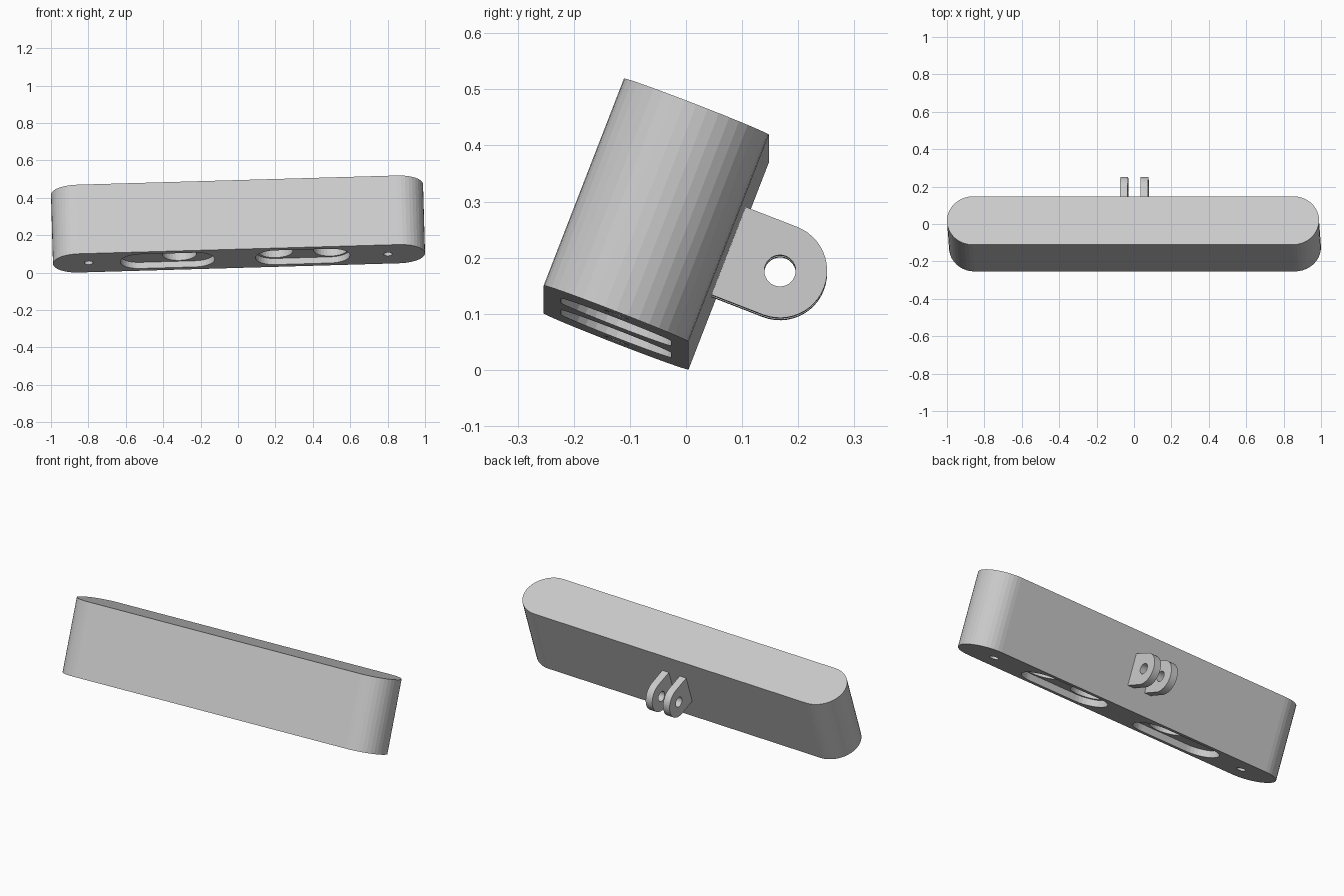
import bpy, bmesh
from math import sin, cos, pi, radians
from mathutils import Matrix, Vector

if "Cube" in bpy.data.objects:
    bpy.data.objects.remove(bpy.data.objects["Cube"])

L, T, H = 1.99, 0.277, 0.396          # housing length, thickness, height
TILT = (Matrix.Translation((0, -0.053, 0.26))
        @ Matrix.Rotation(radians(-1.65), 4, 'Y')
        @ Matrix.Rotation(radians(-21.2), 4, 'X'))


def prism(name, pts, depth):
    """Extrude a closed list of 3D points along the depth vector."""
    bm = bmesh.new()
    face = bm.faces.new([bm.verts.new(p) for p in pts])
    ext = bmesh.ops.extrude_face_region(bm, geom=[face], use_keep_orig=True)
    verts = [g for g in ext['geom'] if isinstance(g, bmesh.types.BMVert)]
    bmesh.ops.translate(bm, verts=verts, vec=Vector(depth))
    bmesh.ops.recalc_face_normals(bm, faces=bm.faces)
    mesh = bpy.data.meshes.new(name)
    bm.to_mesh(mesh)
    bm.free()
    ob = bpy.data.objects.new(name, mesh)
    bpy.context.collection.objects.link(ob)
    return ob


def arc(cx, cy, r, a0, a1, n):
    return [(cx + r * cos(a0 + (a1 - a0) * i / n),
             cy + r * sin(a0 + (a1 - a0) * i / n)) for i in range(n + 1)]


def stadium(cx, length, width, n):
    r = width / 2
    d = length / 2 - r
    return (arc(cx + d, 0, r, -pi / 2, pi / 2, n)
            + arc(cx - d, 0, r, pi / 2, 3 * pi / 2, n))


def circle(cx, cy, r, n=32):
    return arc(cx, cy, r, 0, 2 * pi, n)[:-1]


def cut(target, cutter):
    cutter.hide_render = True
    mod = target.modifiers.new("cut", 'BOOLEAN')
    mod.operation = 'DIFFERENCE'
    mod.solver = 'EXACT'
    mod.object = cutter
    bpy.context.view_layer.objects.active = target
    bpy.ops.object.modifier_apply(modifier=mod.name)
    bpy.data.objects.remove(cutter)


def cut_bottom(target, outline, depth):
    z = -H / 2 - 0.02
    cut(target, prism("cutter", [(x, y, z) for x, y in outline], (0, 0, depth + 0.02)))


# Housing: long bar with round ends
housing = prism("housing", [(x, y, -H / 2) for x, y in stadium(0, L, T, 20)], (0, 0, H))

# Shallow slots in the underside
for cx in (-0.382, 0.341):
    cut_bottom(housing, stadium(cx, 0.505, 0.21, 16), 0.035)

# Deep round bores inside the slots
for cx in (-0.318, 0.197, 0.491):
    cut_bottom(housing, circle(cx, 0, 0.092), 0.33)

# Screw holes near the ends
for cx in (-0.804, 0.797):
    cut_bottom(housing, circle(cx, 0, 0.024, 20), 0.2)

# Hinge prongs on the back
LUG_Y, LUG_R, LUG_W = T / 2 + 0.098, 0.084, 0.041
outline = ([(T / 2 - 0.01, -LUG_R)] + arc(LUG_Y, 0, LUG_R, -pi / 2, pi / 2, 24)
           + [(T / 2 - 0.01, LUG_R)])
prongs = []
for side, x in (("left", -0.075), ("right", 0.034)):
    prong = prism("hinge_prong_" + side, [(x, y, z) for y, z in outline], (LUG_W, 0, 0))
    hole = [(x - 0.02, y, z) for y, z in circle(LUG_Y, 0, 0.028)]
    cut(prong, prism("cutter", hole, (LUG_W + 0.04, 0, 0)))
    prongs.append(prong)

# Tip the whole assembly onto its lower back edge
for ob in [housing] + prongs:
    ob.data.transform(TILT)
